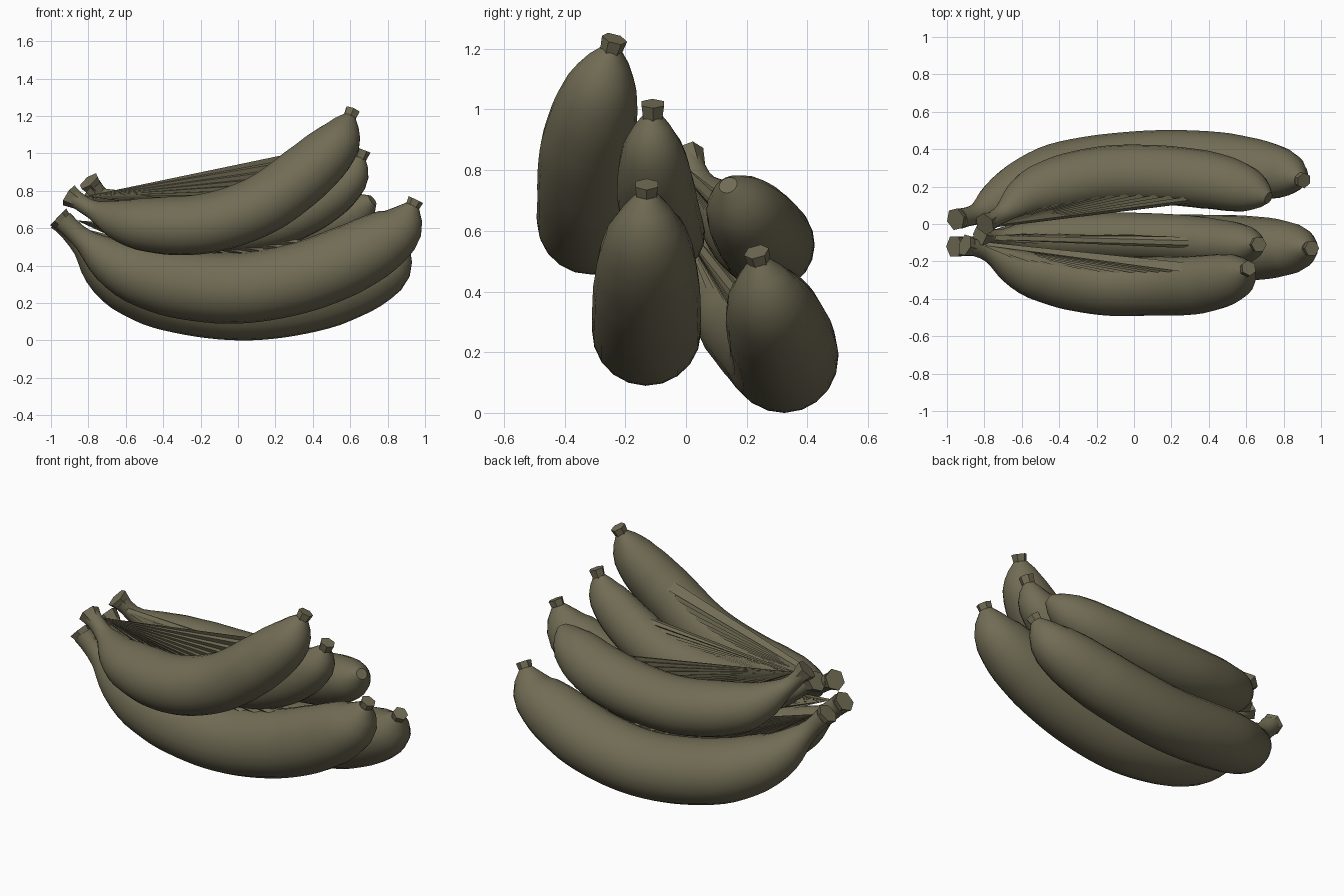
import bpy, bmesh, math
from mathutils import Vector

old = bpy.data.objects.get("Cube")
if old:
    bpy.data.objects.remove(old, do_unlink=True)

olive = bpy.data.materials.new("olive_peel")
olive.use_nodes = True
COLOR = (0.165, 0.15, 0.09, 1)
olive.diffuse_color = COLOR
olive.node_tree.nodes["Principled BSDF"].inputs["Base Color"].default_value = COLOR

RINGS, SIDES = 40, 20
# thickness along the fruit: (position, share of full radius)
TAPER = [(0, .3), (.04, .27), (.08, .34), (.14, .6), (.22, .85), (.32, .97), (.45, 1),
         (.65, 1), (.77, .98), (.86, .9), (.92, .76), (.96, .56), (.985, .36), (1, .2)]


def taper(t):
    for (a, ra), (b, rb) in zip(TAPER, TAPER[1:]):
        if t <= b:
            return ra + (rb - ra) * (t - a) / (b - a)
    return TAPER[-1][1]


def resample(points, count):
    """Smooth curve through the points, evenly spaced by length."""
    p = [Vector(q) for q in points]
    p = [2 * p[0] - p[1]] + p + [2 * p[-1] - p[-2]]
    dense = []
    for a, b, c, d in zip(p, p[1:], p[2:], p[3:]):
        for k in range(12):
            u = k / 12
            dense.append(0.5 * (2 * b + (c - a) * u + (2 * a - 5 * b + 4 * c - d) * u * u
                                + (3 * b - a - 3 * c + d) * u ** 3))
    dense.append(p[-2])
    run = [0]
    for a, b in zip(dense, dense[1:]):
        run.append(run[-1] + (b - a).length)
    out, j = [], 0
    for i in range(count):
        goal = run[-1] * i / (count - 1)
        while j < len(dense) - 2 and run[j + 1] < goal:
            j += 1
        out.append(dense[j].lerp(dense[j + 1], (goal - run[j]) / (run[j + 1] - run[j])))
    return out


def add_mesh(name, bm, smooth=False):
    bmesh.ops.recalc_face_normals(bm, faces=bm.faces)
    mesh = bpy.data.meshes.new(name)
    bm.to_mesh(mesh)
    bm.free()
    mesh.materials.append(olive)
    obj = bpy.data.objects.new(name, mesh)
    bpy.context.collection.objects.link(obj)
    if smooth:
        bpy.ops.object.select_all(action='DESELECT')
        obj.select_set(True)
        bpy.context.view_layer.objects.active = obj
        bpy.ops.object.shade_smooth_by_angle(angle=math.radians(45))
    return obj


def knob(name, centre, direction, r1, r2, depth):
    """Six-sided cut end."""
    bm = bmesh.new()
    bmesh.ops.create_cone(bm, cap_ends=True, segments=6, radius1=r1, radius2=r2, depth=depth)
    obj = add_mesh(name, bm)
    obj.location = centre
    obj.rotation_mode = 'QUATERNION'
    obj.rotation_quaternion = direction.to_track_quat('Z', 'Y')


def banana(name, points, radius, web_end, tip_knob=True):
    path = resample(points, RINGS)
    inward = (path[0] + path[-1]) / 2 - path[RINGS // 2]
    inward.y *= 1.6
    bm = bmesh.new()
    rings, ridge = [], []
    for i, c in enumerate(path):
        tangent = (path[min(i + 1, RINGS - 1)] - path[max(i - 1, 0)]).normalized()
        up = (inward - tangent * inward.dot(tangent)).normalized()
        side = tangent.cross(up)
        r = radius * taper(i / (RINGS - 1))
        ridge.append((c + up * r * 1.08, side))
        ring = []
        for k in range(SIDES):
            a = math.tau * k / SIDES
            rise = math.cos(a) * (1.12 if math.cos(a) > 0 else 1)  # fuller inner side
            ring.append(bm.verts.new(c + r * (up * rise + side * math.sin(a))))
        rings.append(ring)
    for a, b in zip(rings, rings[1:]):
        for k in range(SIDES):
            n = (k + 1) % SIDES
            bm.faces.new((a[k], a[n], b[n], b[k]))
    bm.faces.new(rings[0])
    bm.faces.new(rings[-1])
    add_mesh("banana_" + name, bm, True)

    # cut stem and blossom tip
    out = (path[0] - path[2]).normalized()
    knob("stem_" + name, path[0], out, 0.045, 0.062, 0.06)
    if tip_knob:
        tip = (path[-1] - path[-3]).normalized()
        knob("tip_" + name, path[-1] + tip * 0.012, tip, 0.036, 0.043, 0.05)

    # creased web of peel stretched from the stem to the inner ridge
    bm = bmesh.new()
    top, side0 = ridge[1]
    start, stop = int(RINGS * 0.16), int(RINGS * web_end)
    edges = []
    for s in (-1, 1):
        apex = bm.verts.new(top + side0 * s * 0.012)
        row = [bm.verts.new(p + d * s * (0.012 if i % 2 else 0.03))
               for i, (p, d) in enumerate(ridge[start:stop])]
        for a, b in zip(row, row[1:]):
            bm.faces.new((apex, a, b))
        edges.append((apex, row[-1]))
    bm.faces.new((edges[0][0], edges[0][1], edges[1][1], edges[1][0]))
    add_mesh("peel_web_" + name, bm)


banana("front_upper", [(-.88, -.12, .76), (-.76, -.16, .69), (-.55, -.26, .62), (-.2, -.33, .615),
                       (.1, -.335, .705), (.33, -.33, .86), (.52, -.29, 1.04), (.6, -.245, 1.2)],
       .155, .79)
banana("middle_upper", [(-.8, -.06, .75), (-.68, -.07, .67), (-.45, -.07, .6), (-.1, -.07, .59),
                        (.2, -.08, .63), (.44, -.1, .74), (.6, -.11, .87), (.655, -.11, .985)],
       .133, .75)
banana("front_lower", [(-.94, -.12, .64), (-.82, -.12, .53), (-.63, -.13, .39), (-.35, -.13, .3),
                       (0, -.13, .27), (.35, -.13, .33), (.65, -.13, .45), (.86, -.13, .59),
                       (.935, -.13, .72)], .18, .72)
banana("back_upper", [(-.78, .01, .83), (-.7, .06, .74), (-.52, .18, .62), (-.2, .26, .56),
                      (.1, .27, .56), (.4, .24, .6), (.6, .19, .67), (.72, .14, .75)],
       .152, .76, False)
banana("back_lower", [(-.935, .03, .62), (-.83, .06, .5), (-.67, .15, .34), (-.4, .265, .23),
                      (0, .32, .175), (.35, .325, .21), (.62, .3, .29), (.81, .27, .385),
                      (.89, .24, .5)], .175, .66)
